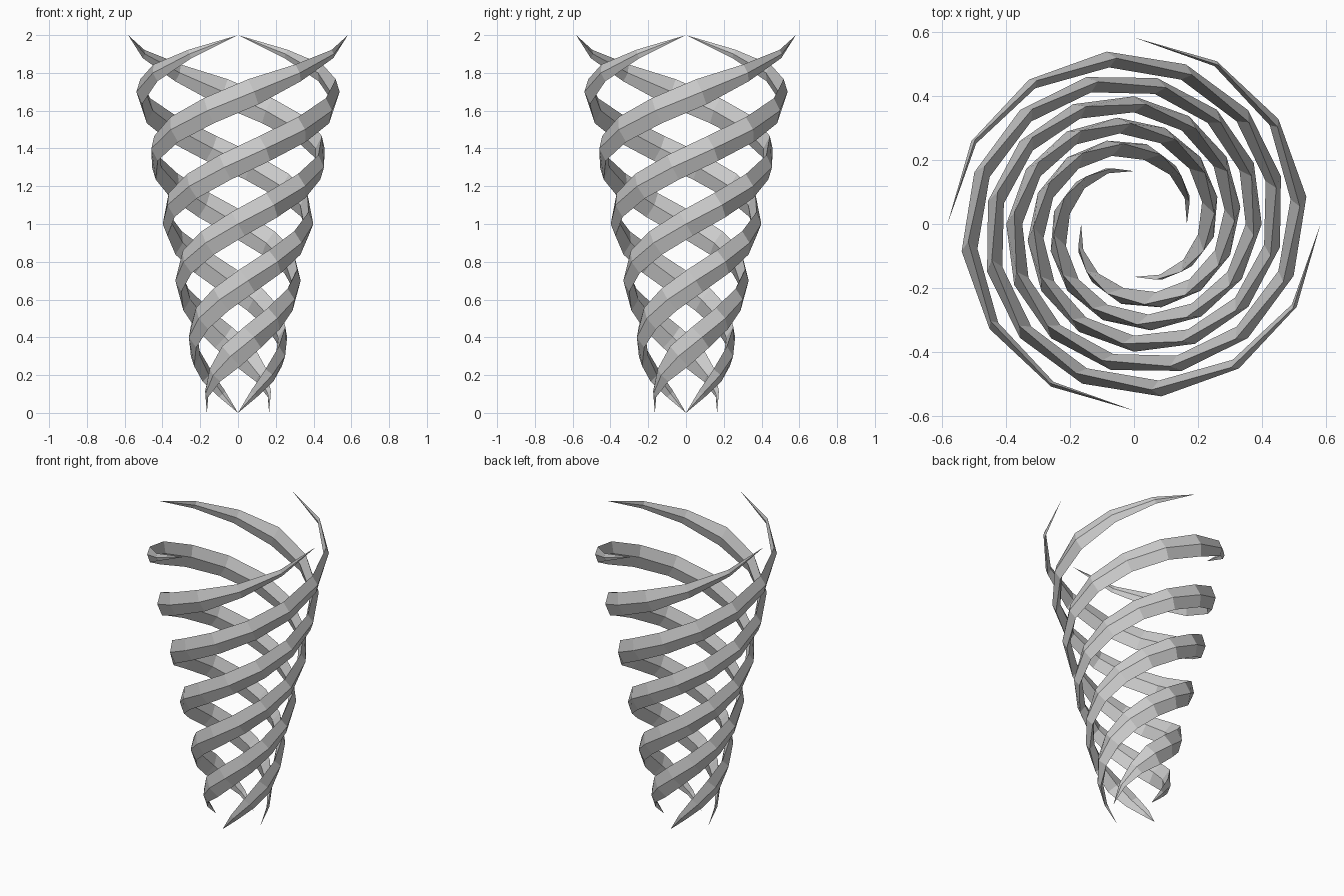
import bpy
from math import pi, cos, sin
from mathutils import Vector

if "Cube" in bpy.data.objects:
    bpy.data.objects.remove(bpy.data.objects["Cube"])

STEPS = 20            # segments along each strand
HEIGHT = 2.0
R_LOW, R_HIGH = 0.165, 0.582
TURN = 3 * pi         # one and a half turns
HALF_THICK, HALF_WIDE = 0.025, 0.072


def path(t, start):
    a = start + TURN * t
    r = R_LOW + (R_HIGH - R_LOW) * t
    return Vector((r * cos(a), r * sin(a), HEIGHT * t))


def strand(name, start):
    verts, faces = [path(0, start)], []
    # diamond cross-sections, square to the path, tapering towards both tips
    for i in range(1, STEPS):
        t = i / STEPS
        p = path(t, start)
        tangent = (path(t + 0.01, start) - path(t - 0.01, start)).normalized()
        out = Vector((p.x, p.y, 0)).normalized()
        up = out.cross(tangent).normalized()
        f = min(1, t / 0.15, (1 - t) / 0.15)
        u, w = out * HALF_THICK * f, up * HALF_WIDE * f
        verts += [p + u, p + w, p - u, p - w]
    verts.append(path(1, start))
    last = len(verts) - 1
    # pointed tips and side faces
    for k in range(4):
        n = (k + 1) % 4
        faces.append((0, 1 + n, 1 + k))
        for i in range(STEPS - 2):
            b = 1 + 4 * i
            faces.append((b + k, b + n, b + 4 + n, b + 4 + k))
        faces.append((last - 4 + k, last - 4 + n, last))
    mesh = bpy.data.meshes.new(name)
    mesh.from_pydata(verts, [], faces)
    mesh.update()
    obj = bpy.data.objects.new(name, mesh)
    bpy.context.collection.objects.link(obj)


# four identical strands, a quarter turn apart
for s in range(4):
    strand(f"spiral_strand_{s + 1}", s * pi / 2)
